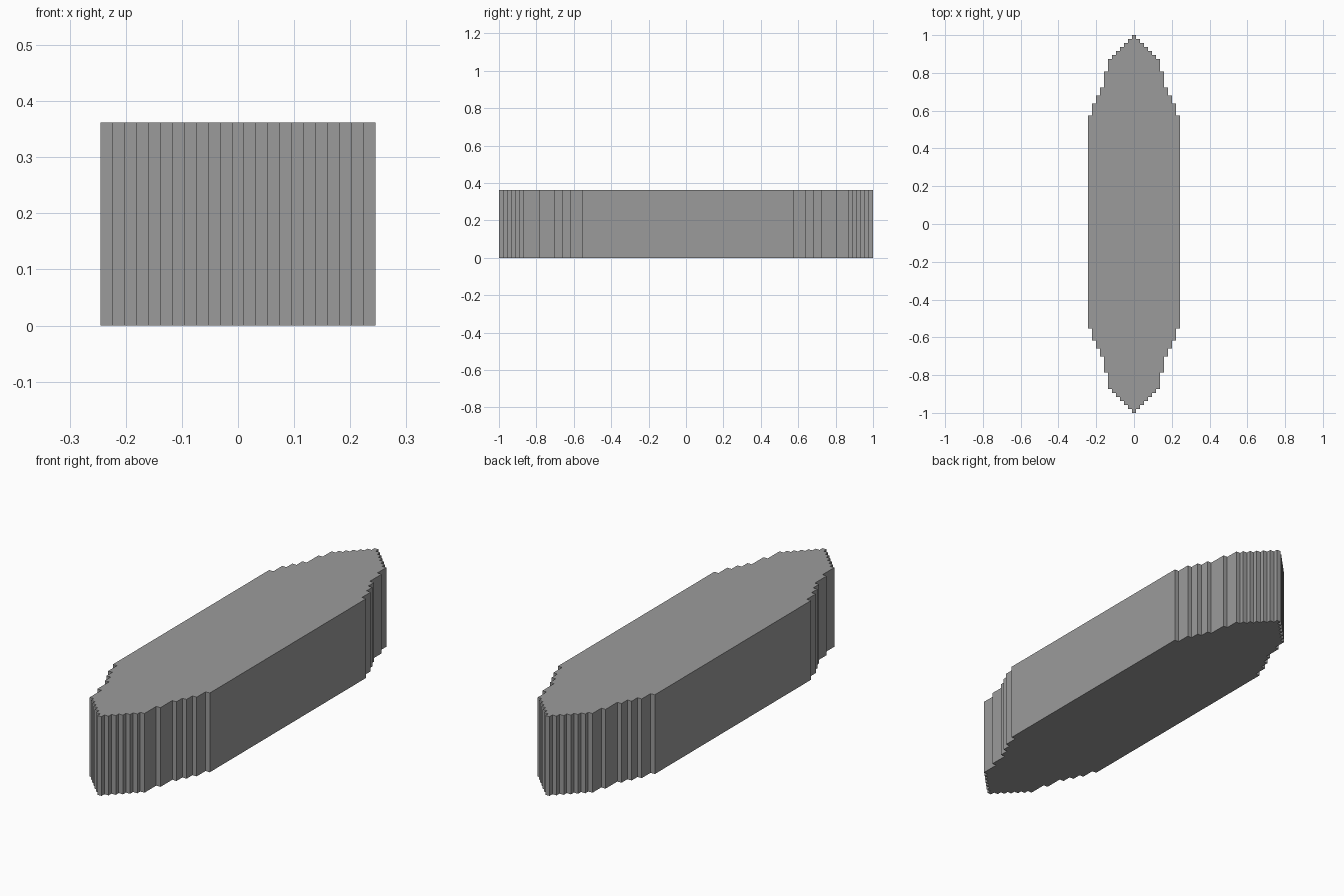
import bpy, bmesh

cube = bpy.data.objects.get("Cube")
if cube:
    bpy.data.objects.remove(cube, do_unlink=True)

U = 2 / 94          # one step of the stepped outline
HEIGHT = 17 * U

# Distance from each tip, in steps, where the outline widens by one step per side
FRONT_STEPS = [0, 1, 2, 3, 4, 5, 6, 10, 14, 16, 18, 21]
BACK_STEPS = [0, 1, 2, 3, 4, 5, 6, 9, 13, 15, 17, 20]


def stair(steps):
    """Stair-stepped half outline from tip to full width: (x, distance)."""
    points = []
    for i, d in enumerate(steps):
        if i:
            points.append(((i - 0.5) * U, d * U))
        points.append(((i + 0.5) * U, d * U))
    return points


# Right-hand outline from front tip to back tip, then mirrored
half = [(x, -1 + d) for x, d in stair(FRONT_STEPS)]
half += [(x, 1 - d) for x, d in reversed(stair(BACK_STEPS))]
outline = half + [(-x, y) for x, y in reversed(half)]

# Extrude the outline into a solid slab
bm = bmesh.new()
base = bm.faces.new([bm.verts.new((x, y, 0)) for x, y in outline])
result = bmesh.ops.extrude_face_region(bm, geom=[base], use_keep_orig=True)
top_verts = [g for g in result["geom"] if isinstance(g, bmesh.types.BMVert)]
bmesh.ops.translate(bm, verts=top_verts, vec=(0, 0, HEIGHT))
bmesh.ops.recalc_face_normals(bm, faces=bm.faces[:])
mesh = bpy.data.meshes.new("stepped_hull")
bm.to_mesh(mesh)
bm.free()

hull = bpy.data.objects.new("stepped_hull", mesh)
bpy.context.collection.objects.link(hull)

# Plain grey material
grey = bpy.data.materials.new("plain_grey")
grey.use_nodes = True
colour = (0.33, 0.33, 0.33, 1)
grey.diffuse_color = colour
grey.node_tree.nodes["Principled BSDF"].inputs["Base Color"].default_value = colour
mesh.materials.append(grey)
